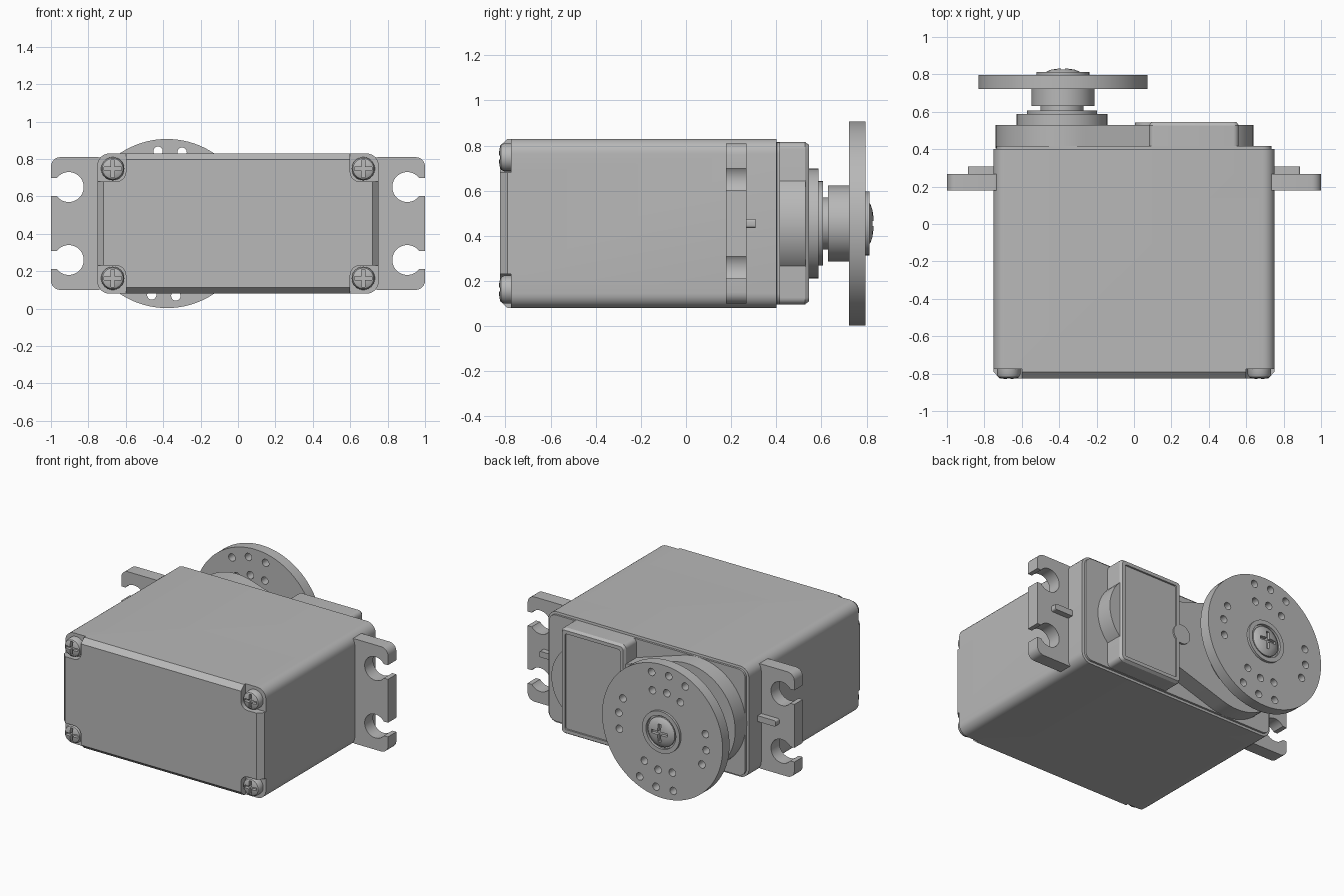
import bpy, bmesh, math
from math import cos, sin, pi, radians

cube = bpy.data.objects.get("Cube")
if cube:
    bpy.data.objects.remove(cube, do_unlink=True)

MID = 0.455      # height of the body centre line
SHAFT = -0.38    # x of the output shaft

grey = bpy.data.materials.new("plain grey")
grey.use_nodes = True
GREY = (0.48, 0.48, 0.48, 1)
grey.diffuse_color = GREY
grey.node_tree.nodes["Principled BSDF"].inputs["Base Color"].default_value = GREY


def circle(r, cx=0, cz=MID, n=48):
    return [(cx + r * cos(2 * pi * i / n), cz + r * sin(2 * pi * i / n)) for i in range(n)]


def rounded(x0, x1, z0, z1, r, n=6):
    """Rounded rectangle outline in the x-z plane."""
    corners = [(x1 - r, z1 - r), (x0 + r, z1 - r), (x0 + r, z0 + r), (x1 - r, z0 + r)]
    return [(cx + r * cos(pi / 2 * (q + i / n)), cz + r * sin(pi / 2 * (q + i / n)))
            for q, (cx, cz) in enumerate(corners) for i in range(n + 1)]


def centred(hx, hz, r):
    return rounded(-hx, hx, MID - hz, MID + hz, r)


def loft(name, *solids):
    """Each solid is a list of (outline, y) sections, capped at both ends."""
    bm = bmesh.new()
    for sections in solids:
        rings = [[bm.verts.new((x, y, z)) for x, z in pts] for pts, y in sections]
        n = len(rings[0])
        for a, b in zip(rings, rings[1:]):
            for i in range(n):
                j = (i + 1) % n
                bm.faces.new((a[i], a[j], b[j], b[i]))
        bm.faces.new(rings[0])
        bm.faces.new(rings[-1])
    bmesh.ops.recalc_face_normals(bm, faces=bm.faces)
    mesh = bpy.data.meshes.new(name)
    bm.to_mesh(mesh)
    bm.free()
    mesh.materials.append(grey)
    ob = bpy.data.objects.new(name, mesh)
    bpy.context.collection.objects.link(ob)
    return ob


def prism(pts, y0, y1):
    return [(pts, y0), (pts, y1)]


def turned(cx, cz, profile, n=48):
    return [(circle(r, cx, cz, n), y) for r, y in profile]


def cut(ob, *solids):
    """Subtract each solid in turn and bake the result."""
    for solid in solids:
        cutter = loft("cutter", solid)
        cutter.hide_render = True
        mod = ob.modifiers.new("cut", "BOOLEAN")
        mod.operation, mod.solver, mod.object = "DIFFERENCE", "EXACT", cutter
        graph = bpy.context.evaluated_depsgraph_get()
        mesh = bpy.data.meshes.new_from_object(ob.evaluated_get(graph))
        ob.modifiers.clear()
        ob.data = mesh
        bpy.data.objects.remove(cutter, do_unlink=True)


def cross(cx, cz, arm, width, y0, y1):
    """Plus-shaped outline for a screw slot."""
    pts = []
    for q in range(4):
        c, s = round(cos(q * pi / 2)), round(sin(q * pi / 2))
        for x, z in ((width, width), (width, arm), (-width, arm)):
            pts.append((cx + x * c - z * s, cz + x * s + z * c))
    return prism(pts, y0, y1)


# Main case with chamfered front edge and stepped rear lip
case = loft("case", [
    (centred(0.718, 0.343, 0.035), -0.825), (centred(0.752, 0.375, 0.065), -0.79),
    (centred(0.752, 0.375, 0.065), 0.40), (centred(0.735, 0.36, 0.05), 0.402),
    (centred(0.735, 0.36, 0.05), 0.416)])
# Corner pockets for the case screws
for sx in (-1, 1):
    for sz in (-1, 1):
        xs = sorted((sx * 0.6, sx * 0.95))
        zs = sorted((MID + sz * 0.225, MID + sz * 0.6))
        cut(case, prism(rounded(*xs, *zs, 0.05), -0.9, -0.775))

# Case screws
for side, sx in (("left", 1), ("right", -1)):
    for level, sz in (("upper", 1), ("lower", -1)):
        cx, cz = sx * 0.67, MID + sz * 0.293
        screw = loft(f"{level}_{side}_case_screw", turned(cx, cz, [
            (0.062, -0.765), (0.062, -0.805), (0.055, -0.819), (0.04, -0.826), (0.015, -0.829)], 32))
        cut(screw, cross(cx, cz, 0.046, 0.009, -0.85, -0.805))

# Mounting flanges with keyhole notches and a stiffening rib
for side, sx in (("left", 1), ("right", -1)):
    xs = sorted((sx * 0.70, sx * 1.0))
    flange = loft(f"{side}_flange", prism(rounded(*xs, 0.1, 0.81, 0.05), 0.178, 0.268))
    for sz in (-1, 1):
        cz = MID + sz * 0.195
        slot = sorted((sx * 0.92, sx * 1.1))
        cut(flange, prism(circle(0.08, sx * 0.905, cz), 0.1, 0.4),
            prism(rounded(*slot, cz - 0.048, cz + 0.048, 0.002, 1), 0.1, 0.4))
    rib = sorted((sx * 0.70, sx * 0.888))
    loft(f"{side}_flange_rib", prism(rounded(*rib, MID - 0.02, MID + 0.02, 0.012), 0.25, 0.307))

# Gear housing: round end tapering towards the cover
a = radians(72)
arc = [(SHAFT + 0.36 * cos(a + (2 * pi - 2 * a) * i / 40),
        MID + 0.36 * sin(a + (2 * pi - 2 * a) * i / 40)) for i in range(41)]
loft("gear_housing", prism(arc + [(0.12, MID - 0.22), (0.12, MID + 0.22)], 0.405, 0.53))
loft("gear_lobe", turned(0.37, MID, [(0.268, 0.405), (0.268, 0.53)]))
loft("pin_lobe", turned(0.07, MID, [(0.065, 0.405), (0.065, 0.543)], 32))


# Square cover with a raised rim
def cover(inset, r):
    return rounded(0.08 + inset, 0.56 - inset, 0.097 + inset, 0.815 - inset, r)


loft("gear_cover", [(cover(0, 0.03), 0.405), (cover(0, 0.03), 0.527), (cover(0.012, 0.02), 0.545),
                    (cover(0.035, 0.01), 0.545), (cover(0.035, 0.01), 0.533)])

# Output bearing and shaft
loft("output_bearing", turned(SHAFT - 0.005, MID, [
    (0.243, 0.52), (0.243, 0.588), (0.187, 0.588), (0.187, 0.607), (0.115, 0.607), (0.115, 0.64)]))

# Horn disc with hub and recessed centre boss
horn = loft("horn_disc", turned(SHAFT, MID, [
    (0.168, 0.63), (0.168, 0.722), (0.452, 0.722), (0.452, 0.796), (0.141, 0.796),
    (0.141, 0.812), (0.112, 0.812), (0.112, 0.795)], 96))
# Hole groups: centre angle and ring radius
TILT = 7
for centre, ring in ((0, 0.33), (180, 0.33), (90, 0.39), (270, 0.39), (90, 0.27), (270, 0.27)):
    step = 23 if ring < 0.3 else 19
    for k in (-1, 0, 1):
        t = radians(centre + TILT + k * step)
        hole = circle(0.025, SHAFT + ring * cos(t), MID + ring * sin(t), 20)
        cut(horn, prism(hole, 0.7, 0.85))

# Horn screw
horn_screw = loft("horn_screw", turned(SHAFT, MID, [
    (0.1, 0.78), (0.1, 0.806), (0.085, 0.817), (0.06, 0.826), (0.025, 0.831)]))
cut(horn_screw, cross(SHAFT, MID, 0.06, 0.011, 0.808, 0.86))

# Smooth shading on curved walls, sharp edges kept
bpy.ops.object.select_all(action="DESELECT")
for ob in bpy.context.scene.objects:
    if ob.type == "MESH" and grey.name in ob.data.materials:
        ob.select_set(True)
        bpy.context.view_layer.objects.active = ob
bpy.ops.object.shade_smooth_by_angle(angle=radians(30))
